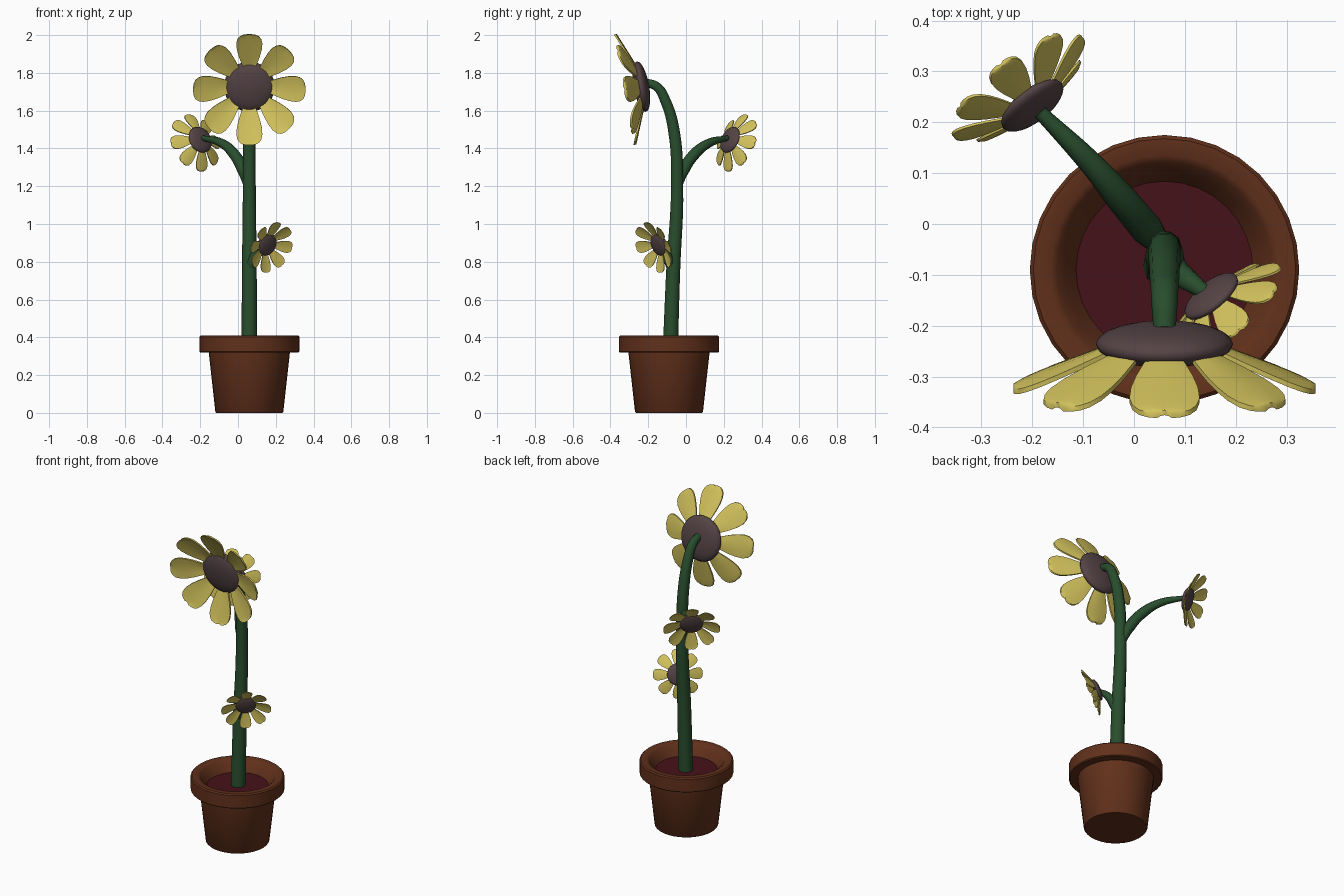
import bpy, bmesh, math
from mathutils import Matrix, Vector

if "Cube" in bpy.data.objects:
    bpy.data.objects.remove(bpy.data.objects["Cube"])


def material(name, rgb):
    m = bpy.data.materials.new(name)
    m.diffuse_color = (*rgb, 1)
    m.use_nodes = True
    m.node_tree.nodes["Principled BSDF"].inputs["Base Color"].default_value = m.diffuse_color
    return m


TERRACOTTA = material("terracotta", (0.12, 0.03, 0.011))
SOIL = material("soil", (0.06, 0.006, 0.009))
GREEN = material("stem_green", (0.022, 0.075, 0.027))
YELLOW = material("petal_yellow", (0.66, 0.55, 0.11))
BROWN = material("seed_brown", (0.09, 0.056, 0.06))


def add_object(name, bm, mat, angle=40):
    bmesh.ops.recalc_face_normals(bm, faces=bm.faces)
    me = bpy.data.meshes.new(name)
    bm.to_mesh(me)
    bm.free()
    me.materials.append(mat)
    ob = bpy.data.objects.new(name, me)
    bpy.context.collection.objects.link(ob)
    bpy.ops.object.select_all(action='DESELECT')
    bpy.context.view_layer.objects.active = ob
    ob.select_set(True)
    bpy.ops.object.shade_smooth_by_angle(angle=math.radians(angle))
    return ob


def lathe(name, profile, centre, mat, sides=32):
    bm = bmesh.new()
    vs = [bm.verts.new((r, 0, z)) for r, z in profile]
    es = [bm.edges.new(p) for p in zip(vs, vs[1:])]
    bmesh.ops.spin(bm, geom=vs + es, cent=(0, 0, 0), axis=(0, 0, 1),
                   angle=math.tau, steps=sides, use_duplicate=False)
    bmesh.ops.remove_doubles(bm, verts=bm.verts, dist=0.0005)
    bmesh.ops.translate(bm, verts=bm.verts, vec=centre)
    return add_object(name, bm, mat)


def stalk(name, points):
    # tapered tube through (x, y, z, radius) points
    cu = bpy.data.curves.new(name + "_path", 'CURVE')
    cu.dimensions = '3D'
    cu.bevel_depth = 1
    cu.bevel_resolution = 3
    cu.resolution_u = 6
    cu.use_fill_caps = True
    sp = cu.splines.new('BEZIER')
    sp.bezier_points.add(len(points) - 1)
    for bp, (x, y, z, r) in zip(sp.bezier_points, points):
        bp.co = (x, y, z)
        bp.radius = r
        bp.handle_left_type = bp.handle_right_type = 'AUTO'
    tmp = bpy.data.objects.new(name + "_path", cu)
    bpy.context.collection.objects.link(tmp)
    dg = bpy.context.evaluated_depsgraph_get()
    me = bpy.data.meshes.new_from_object(tmp.evaluated_get(dg))
    bm = bmesh.new()
    bm.from_mesh(me)
    bpy.data.objects.remove(tmp)
    bpy.data.meshes.remove(me)
    return add_object(name, bm, GREEN, 60)


# petal outline: distance from flower centre, half width
PETAL = [(0.10, 0.030), (0.13, 0.042), (0.17, 0.056), (0.21, 0.066), (0.245, 0.069),
         (0.27, 0.063), (0.286, 0.050), (0.294, 0.033), (0.297, 0.015)]


def flower(name, centre, heading, tilt, scale):
    t = math.radians(tilt)
    h = Vector((*heading, 0)).normalized()
    fwd = h * math.cos(t) - Vector((0, 0, math.sin(t)))
    up = h * math.sin(t) + Vector((0, 0, math.cos(t)))
    right = up.cross(fwd)
    frame = (Matrix.Translation(centre)
             @ Matrix((right, up, fwd)).transposed().to_4x4() @ Matrix.Scale(scale, 4))

    # seed head
    bm = bmesh.new()
    bmesh.ops.create_uvsphere(bm, u_segments=24, v_segments=12, radius=1)
    bmesh.ops.transform(bm, matrix=frame @ Matrix.Diagonal((0.135, 0.135, 0.041, 1)), verts=bm.verts)
    add_object(name + "_seed_head", bm, BROWN, 60)

    # ring of eight thick, gently cupped petals
    bm = bmesh.new()
    for i in range(8):
        m = frame @ Matrix.Rotation(i * math.tau / 8, 4, 'Z')
        layers = []
        for thick in (-0.005, 0.005):
            layers.append([[bm.verts.new(m @ Vector((
                s * w, r, 0.008 + 0.41 * (r - 0.11) + 0.006 * s * s + thick)))
                for s in (-1, -0.5, 0, 0.5, 1)] for r, w in PETAL])
        rim = []
        for g in layers:
            for a, b in zip(g, g[1:]):
                for k in range(4):
                    bm.faces.new((a[k], a[k + 1], b[k + 1], b[k]))
            rim.append([row[0] for row in g] + g[-1][1:-1]
                       + [row[-1] for row in reversed(g)] + g[0][3:0:-1])
        lo, hi = rim
        for k in range(len(lo)):
            bm.faces.new((lo[k - 1], lo[k], hi[k], hi[k - 1]))
    add_object(name + "_petals", bm, YELLOW)


# pot and soil
POT = (0.06, -0.09, 0)
lathe("pot", [(0, 0), (0.175, 0), (0.18, 0.006), (0.215, 0.32), (0.26, 0.32), (0.265, 0.325),
              (0.265, 0.403), (0.258, 0.41), (0.225, 0.41), (0.212, 0.402),
              (0.195, 0.37), (0.17, 0.34), (0.165, 0.325)], POT, TERRACOTTA)
lathe("soil", [(0, 0.345), (0.174, 0.345)], POT, SOIL)

# main stem and two side branches
stalk("main_stem", [(0.06, -0.083, 0.33, 0.042), (0.06, -0.068, 0.75, 0.039),
                    (0.06, -0.047, 1.2, 0.034), (0.06, -0.065, 1.5, 0.032),
                    (0.06, -0.108, 1.65, 0.029), (0.06, -0.152, 1.725, 0.026),
                    (0.06, -0.21, 1.75, 0.022)])
stalk("upper_branch", [(0.055, -0.045, 1.19, 0.020), (0.025, -0.01, 1.29, 0.032),
                       (-0.025, 0.05, 1.375, 0.030), (-0.09, 0.125, 1.43, 0.023),
                       (-0.185, 0.22, 1.455, 0.014)])
stalk("lower_branch", [(0.06, -0.07, 0.74, 0.024), (0.075, -0.087, 0.80, 0.029),
                       (0.105, -0.11, 0.855, 0.022), (0.148, -0.14, 0.885, 0.013)])

# flower heads
flower("main_flower", (0.06, -0.236, 1.727), (0, -1), 10, 1.0)
flower("upper_flower", (-0.2, 0.233, 1.446), (-0.61, 0.79), 21, 0.54)
flower("lower_flower", (0.152, -0.142, 0.89), (0.64, -0.77), 20, 0.475)
